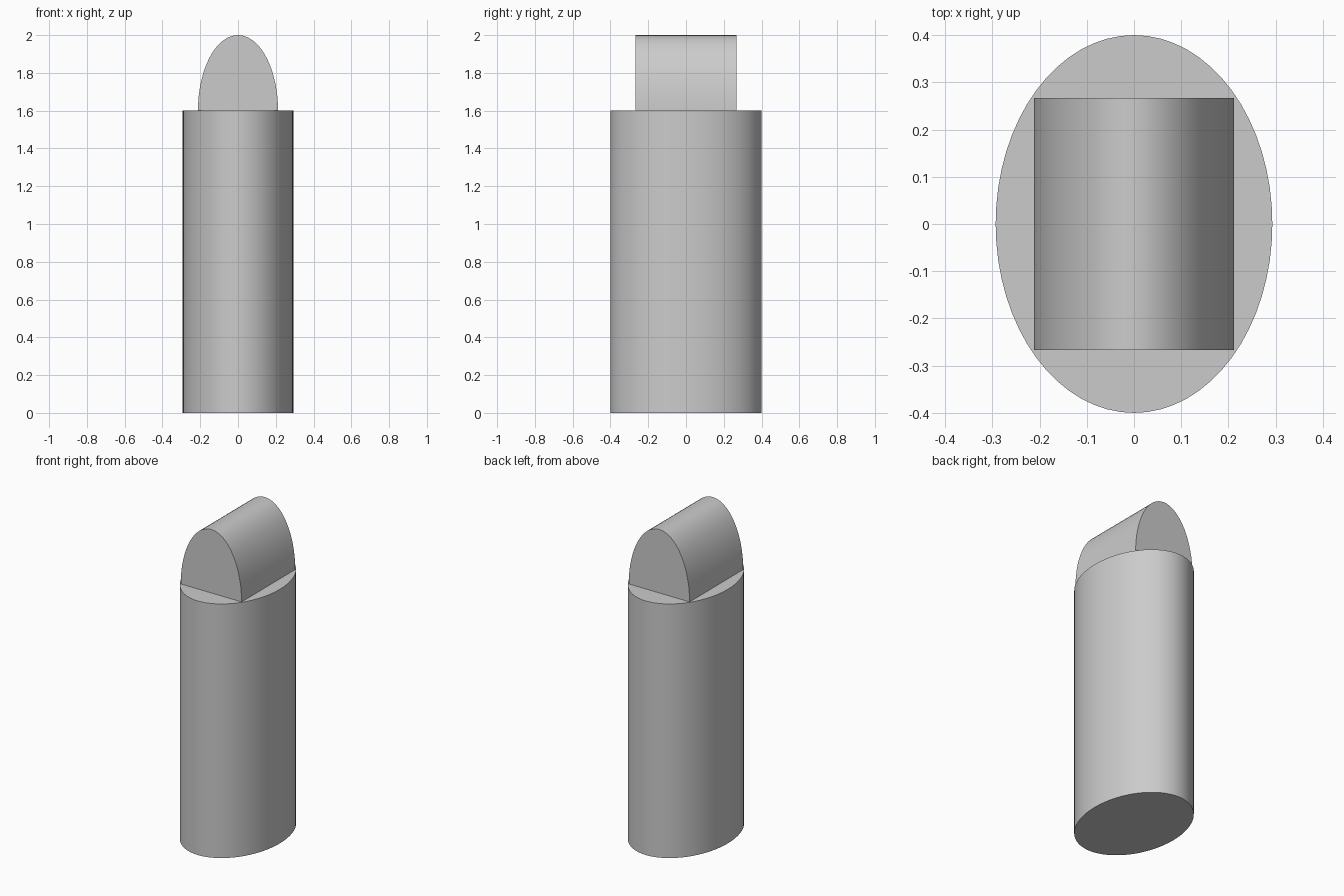
import bpy, bmesh
from math import pi, sin, cos
from mathutils import Vector

cube = bpy.data.objects.get("Cube")
if cube:
    bpy.data.objects.remove(cube)

grey = bpy.data.materials.new("plain grey")
grey.use_nodes = True
colour = (0.6, 0.6, 0.6, 1)
grey.diffuse_color = colour
grey.node_tree.nodes["Principled BSDF"].inputs["Base Color"].default_value = colour


def extrude_profile(name, points, direction):
    """Solid made by sweeping a closed outline along a direction."""
    bm = bmesh.new()
    face = bm.faces.new([bm.verts.new(p) for p in points])
    swept = bmesh.ops.extrude_face_region(bm, geom=[face], use_keep_orig=True)
    verts = [v for v in swept["geom"] if isinstance(v, bmesh.types.BMVert)]
    bmesh.ops.translate(bm, verts=verts, vec=Vector(direction))
    bmesh.ops.recalc_face_normals(bm, faces=bm.faces)
    mesh = bpy.data.meshes.new(name)
    bm.to_mesh(mesh)
    bm.free()
    mesh.materials.append(grey)
    obj = bpy.data.objects.new(name, mesh)
    bpy.context.collection.objects.link(obj)
    bpy.ops.object.select_all(action="DESELECT")
    obj.select_set(True)
    bpy.context.view_layer.objects.active = obj
    bpy.ops.object.shade_smooth_by_angle(angle=pi / 6)
    return obj


# Tall oval column
STEPS = 64
oval = [(0.293 * cos(2 * pi * i / STEPS), 0.4 * sin(2 * pi * i / STEPS), 0)
        for i in range(STEPS)]
extrude_profile("oval_column", oval, (0, 0, 1.6))

# Half-oval vault lying front to back on the column
HALF = 32
arch = [(0.212 * cos(pi * i / HALF), -0.267, 1.6 + 0.4 * sin(pi * i / HALF))
        for i in range(HALF + 1)]
extrude_profile("arched_top", arch, (0, 0.534, 0))
